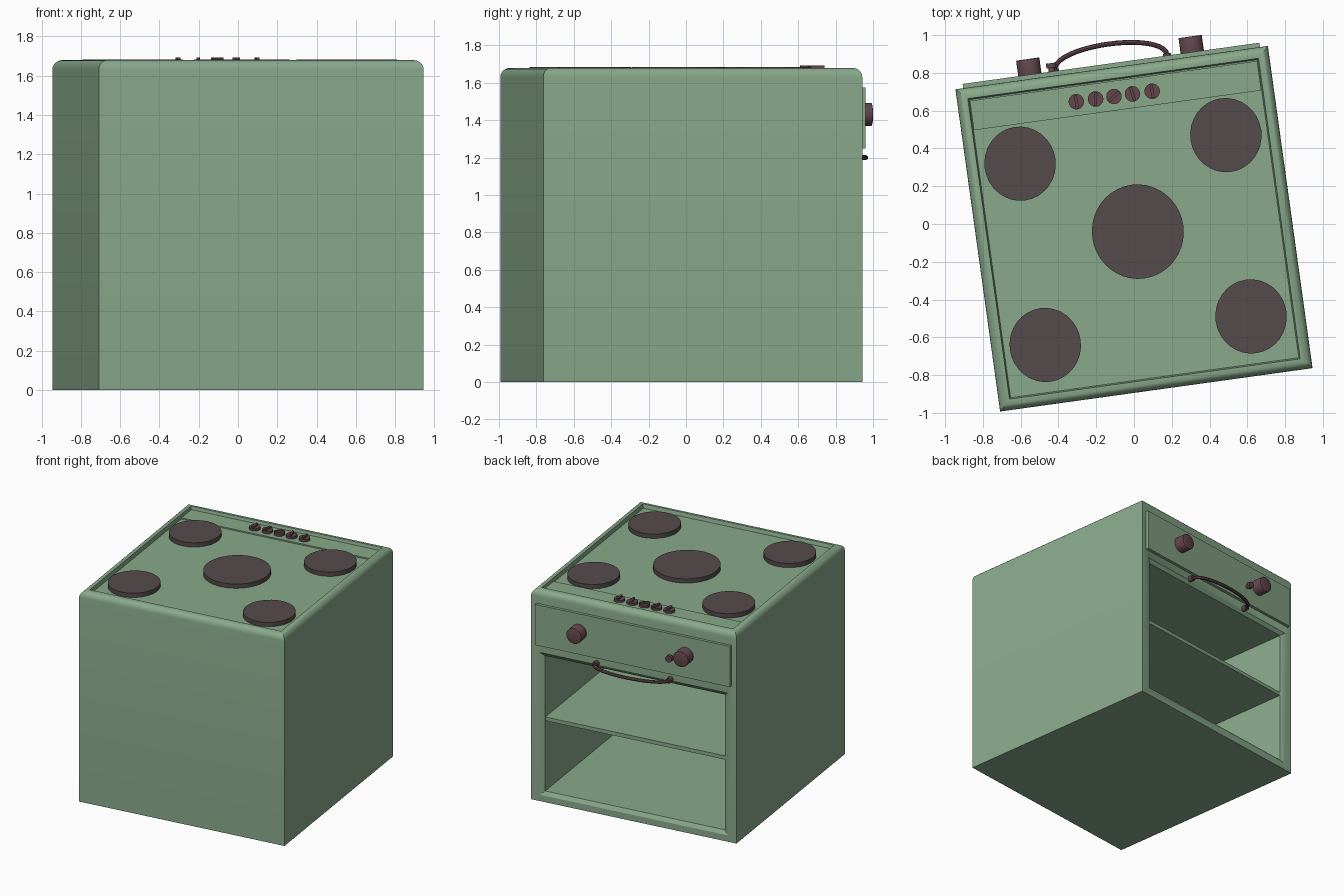
import bpy, bmesh, math
from mathutils import Matrix, Vector

if "Cube" in bpy.data.objects:
    bpy.data.objects.remove(bpy.data.objects["Cube"])

# whole stove is turned a little about z; its oven side is local +y
PLACE = Matrix.Translation((0, -0.025, 0)) @ Matrix.Rotation(math.radians(7.9), 4, 'Z')
HW, HD, H = 0.835, 0.861, 1.68


def material(name, rgb):
    m = bpy.data.materials.new(name)
    m.diffuse_color = (*rgb, 1)
    m.use_nodes = True
    m.node_tree.nodes["Principled BSDF"].inputs["Base Color"].default_value = m.diffuse_color
    return m


GREEN = material("sage_green", (0.25, 0.40, 0.26))
BURNER = material("burner_brown", (0.092, 0.070, 0.073))
KNOB = material("knob_plum", (0.125, 0.062, 0.075))


def finish(name, bm, mat):
    bmesh.ops.recalc_face_normals(bm, faces=bm.faces)
    me = bpy.data.meshes.new(name)
    bm.to_mesh(me)
    bm.free()
    ob = bpy.data.objects.new(name, me)
    bpy.context.collection.objects.link(ob)
    me.materials.append(mat)
    return ob


def box_bm(lo, hi):
    lo, hi = Vector(lo), Vector(hi)
    bm = bmesh.new()
    bmesh.ops.create_cube(bm, size=1, matrix=Matrix.Translation((lo + hi) / 2)
                          @ Matrix.Diagonal((*(hi - lo), 1)))
    return bm


def box(name, lo, hi, mat):
    return finish(name, box_bm(lo, hi), mat)


def cylinder(name, base, r, h, mat, axis='Z', sides=32, sy=1.0, bevel=0.0):
    bm = bmesh.new()
    bmesh.ops.create_cone(bm, cap_ends=True, segments=sides, radius1=r, radius2=r, depth=h,
                          matrix=Matrix.Translation((0, 0, h / 2)))
    if bevel:
        rim = [e for e in bm.edges if all(v.co.z > h * 0.9 for v in e.verts)]
        bmesh.ops.bevel(bm, geom=rim, offset=bevel, segments=2, profile=0.5, affect='EDGES')
    rot = Matrix.Rotation(-math.pi / 2, 4, 'X') if axis == 'Y' else Matrix.Diagonal((1, sy, 1, 1))
    bm.transform(Matrix.Translation(base) @ rot)
    ob = finish(name, bm, mat)
    smooth.append(ob)
    return ob


smooth = []

# body with rounded top edges and a sunken hob
bm = box_bm((-HW, -HD, 0), (HW, HD, H))
top_edges = [e for e in bm.edges if all(v.co.z > H - 0.01 for v in e.verts)]
bmesh.ops.bevel(bm, geom=top_edges, offset=0.048, segments=5, profile=0.5, affect='EDGES')
bm.normal_update()
top = max(bm.faces, key=lambda f: f.calc_center_median().z)
bmesh.ops.inset_region(bm, faces=[top], thickness=0.014)
bmesh.ops.inset_region(bm, faces=[top], thickness=0.01)
bmesh.ops.translate(bm, verts=top.verts, vec=(0, 0, -0.03))
body = finish("body", bm, GREEN)
smooth.append(body)

# oven opening: flared cutter
bm = bmesh.new()
rings = []
for y, hw, z0, z1 in ((0.88, 0.802, 0.02, 1.215), (0.842, 0.73, 0.08, 1.16), (-0.78, 0.73, 0.08, 1.16)):
    rings.append([bm.verts.new((x, y, z)) for x, z in ((-hw, z0), (hw, z0), (hw, z1), (-hw, z1))])
for a, b in zip(rings, rings[1:]):
    for i in range(4):
        j = (i + 1) % 4
        bm.faces.new((a[i], a[j], b[j], b[i]))
bm.faces.new(rings[0])
bm.faces.new(rings[-1])
cutter = finish("opening_cutter", bm, GREEN)
cutter.hide_render = True
mod = body.modifiers.new("opening", 'BOOLEAN')
mod.operation, mod.object, mod.solver = 'DIFFERENCE', cutter, 'EXACT'
bpy.context.view_layer.objects.active = body
bpy.ops.object.modifier_apply(modifier=mod.name)
bpy.data.objects.remove(cutter)

# shelf, control panel, hob control strip
box("oven_shelf", (-0.735, -0.785, 0.64), (0.735, 0.84, 0.67), GREEN)
box("front_panel", (-0.793, 0.84, 1.25), (0.793, 0.884, 1.575), GREEN)
box("hob_control_strip", (-0.768, 0.633, 1.64), (0.768, 0.79, 1.66), GREEN)

# burners
for i, (x, y) in enumerate(((-0.55, 0.424), (0.55, 0.424), (-0.55, -0.545), (0.55, -0.545))):
    cylinder(f"burner_{i + 1}", (x, y, 1.645), 0.189, 0.039, BURNER, sy=1.04)
cylinder("middle_burner", (0.018, -0.018, 1.645), 0.243, 0.039, BURNER, sides=40, sy=1.03)

# hob knobs with grip ridges
for i, (x, ang) in enumerate(((-0.21, 90), (-0.107, 80), (-0.009, 35), (0.09, 100), (0.195, 90))):
    cylinder(f"hob_knob_{i + 1}", (x, 0.708, 1.655), 0.041, 0.023, KNOB, sides=24)
    bm = box_bm((-0.036, -0.008, 1.67), (0.036, 0.008, 1.692))
    bm.transform(Matrix.Translation((x, 0.708, 0)) @ Matrix.Rotation(math.radians(ang), 4, 'Z'))
    finish(f"hob_knob_ridge_{i + 1}", bm, KNOB)

# panel knobs
for side, x in (("left", -0.434), ("right", 0.434)):
    cylinder(f"panel_knob_{side}", (x, 0.88, 1.43), 0.062, 0.087, KNOB, axis='Y', bevel=0.005)
cylinder("small_button_stem", (-0.316, 0.88, 1.39), 0.017, 0.03, KNOB, axis='Y', sides=16)
cylinder("small_button", (-0.316, 0.903, 1.39), 0.026, 0.026, KNOB, axis='Y', sides=20)

# curved oven handle
cu = bpy.data.curves.new("handle_curve", 'CURVE')
cu.dimensions = '3D'
cu.bevel_depth, cu.bevel_resolution, cu.use_fill_caps = 0.013, 2, True
sp = cu.splines.new('POLY')
N = 20
sp.points.add(N)
for i in range(N + 1):
    t = math.pi * i / N
    sp.points[i].co = (-0.3 * math.cos(t), 0.885 + 0.102 * math.sin(t) ** 0.9, 1.2, 1)
tmp = bpy.data.objects.new("handle_curve", cu)
bpy.context.collection.objects.link(tmp)
dg = bpy.context.evaluated_depsgraph_get()
bm = bmesh.new()
bm.from_mesh(bpy.data.meshes.new_from_object(tmp.evaluated_get(dg)))
bpy.data.objects.remove(tmp)
for f in bm.faces:
    f.material_index = 0
smooth.append(finish("oven_handle", bm, KNOB))
for side, x in (("left", -0.3), ("right", 0.3)):
    cylinder(f"handle_foot_{side}", (x, 0.845, 1.2), 0.022, 0.05, KNOB, axis='Y', sides=16)

# turn everything into place and shade
for ob in bpy.context.collection.objects:
    ob.data.transform(PLACE)
    ob.select_set(ob in smooth)
bpy.context.view_layer.objects.active = body
bpy.ops.object.shade_smooth_by_angle(angle=math.radians(30))
